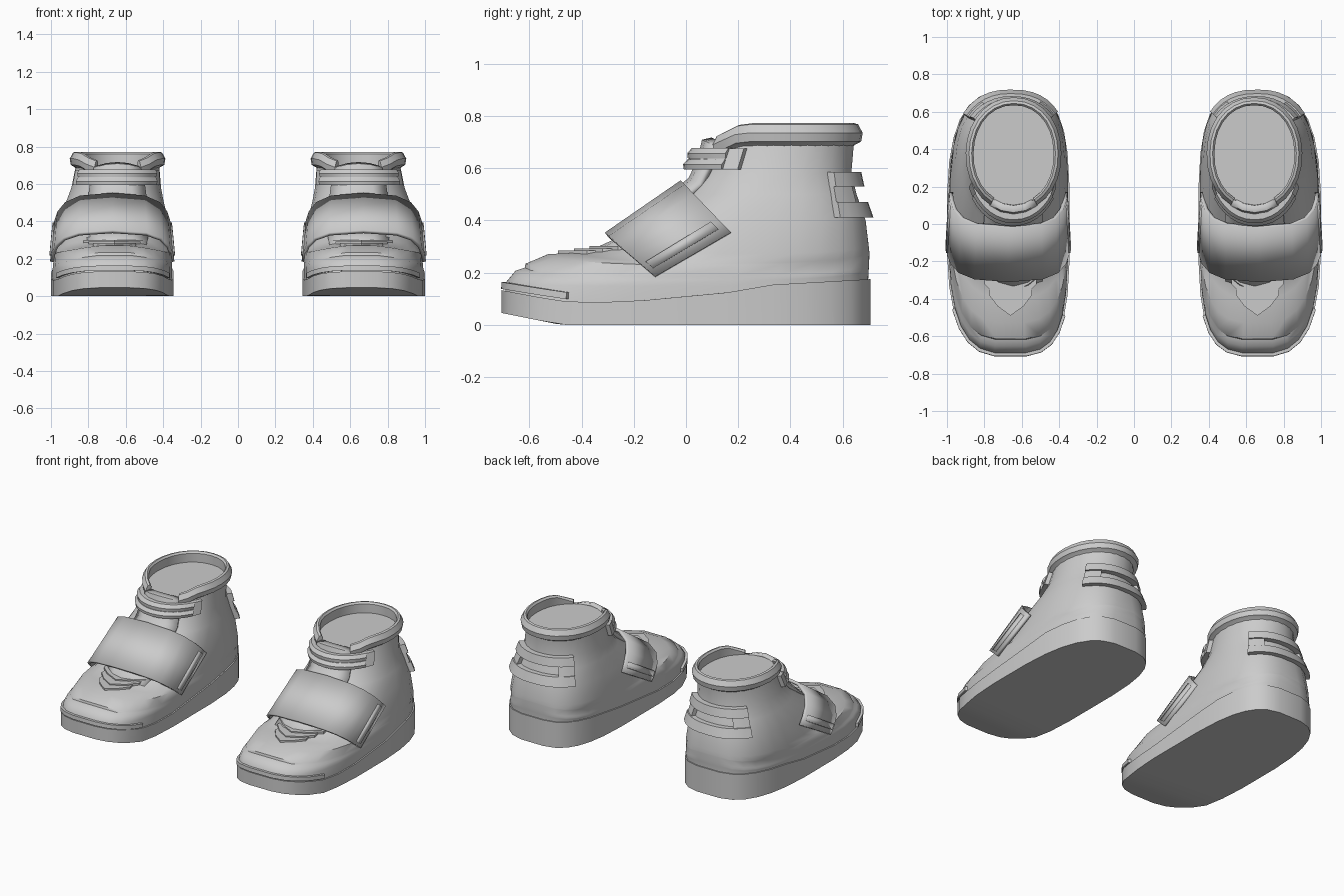
import bpy, bmesh
from math import sin, cos, radians, copysign

cube = bpy.data.objects.get("Cube")
if cube:
    bpy.data.objects.remove(cube)

grey = bpy.data.materials.new("plain grey")
grey.use_nodes = True
grey.diffuse_color = (0.6, 0.6, 0.6, 1)
grey.node_tree.nodes["Principled BSDF"].inputs["Base Color"].default_value = (0.6, 0.6, 0.6, 1)


def make(name, verts, faces, thick=0, angle=35):
    """Mesh for one shoe, mirrored across x = 0 into a pair."""
    mesh = bpy.data.meshes.new(name)
    mesh.from_pydata(verts, [], faces)
    bm = bmesh.new()
    bm.from_mesh(mesh)
    bmesh.ops.recalc_face_normals(bm, faces=bm.faces)
    bm.to_mesh(mesh)
    bm.free()
    mesh.materials.append(grey)
    ob = bpy.data.objects.new(name, mesh)
    bpy.context.collection.objects.link(ob)
    if thick:
        solid = ob.modifiers.new("thickness", 'SOLIDIFY')
        solid.thickness, solid.offset = thick, 0
    ob.modifiers.new("pair", 'MIRROR')
    bpy.ops.object.select_all(action='DESELECT')
    ob.select_set(True)
    bpy.context.view_layer.objects.active = ob
    bpy.ops.object.shade_smooth_by_angle(angle=radians(angle))


def grid_faces(rows, cols, wrap=False):
    """Quads between rows of points, closed around when wrap is set."""
    return [(r * cols + c, r * cols + (c + 1) % cols,
             (r + 1) * cols + (c + 1) % cols, (r + 1) * cols + c)
            for r in range(rows - 1) for c in range(cols if wrap else cols - 1)]


def mix(a, b, t):
    return [p + (q - p) * t for p, q in zip(a, b)]


def between(table, key):
    """Row of a table interpolated on its first column."""
    key = min(max(key, table[0][0]), table[-1][0])
    for a, b in zip(table, table[1:]):
        if key <= b[0]:
            return mix(a, b, (key - a[0]) / (b[0] - a[0]))


# Upper outline by height: z, front y, back y, inner x, outer x, squareness
RINGS = [
    (.05, -.70, .70, .353, .992, 3.1),
    (.165, -.692, .70, .353, .992, 3.1),
    (.212, -.655, .702, .352, .99, 3.1),
    (.224, -.62, .703, .352, .989, 3.1),
    (.24, -.617, .704, .352, .988, 3),
    (.276, -.53, .705, .352, .986, 2.9),
    (.281, -.40, .705, .353, .983, 2.8),
    (.305, -.27, .702, .356, .977, 2.7),
    (.40, -.15, .69, .37, .957, 2.5),
    (.50, -.01, .655, .395, .922, 2.3),
    (.58, .055, .635, .41, .892, 2.1),
    (.70, .10, .645, .42, .868, 2.1),
]


def outline(z, deg, out=0):
    """Point on the upper at a height and angle, pushed out by an offset."""
    z, yf, yb, xl, xr, n = between(RINGS, z)
    c, s = cos(radians(deg)), sin(radians(deg))
    n += (n - 2) * (.4 if c < 0 else -.15)
    droop = .06 * abs(c) * max(0, 1 - abs(z - .25) / .12)
    return ((xl + xr) / 2 + copysign(abs(c) ** (2 / n), c) * (xr - xl) / 2 + out * c,
            (yf + yb) / 2 + copysign(abs(s) ** (2 / n), s) * (yb - yf) / 2 + out * s,
            z - droop)


def band(name, start, end, steps, section, grow=lambda d: 0, drop=lambda d: 0):
    """Closed section of (offset, height) carried round the upper."""
    verts = []
    for i in range(steps + 1):
        d = start + (end - start) * i / steps
        for off, z in section:
            x, y, _ = outline(z, d, off + grow(d))
            verts.append((x, y, z + drop(d)))
    n = len(section)
    faces = grid_faces(steps + 1, n, True)
    faces += [tuple(range(n)), tuple(range(steps * n, steps * n + n))]
    make(name, verts, faces)


def box_section(inner, outer, low, high):
    return [(inner, low), (outer, low), (outer, high), (inner, high)]


# Upper, closed by a flat liner inside the collar
SIDES = 28
STEP = 360 / SIDES
verts = [outline(r[0], STEP * (i + .5)) for r in RINGS for i in range(SIDES)]
count = len(RINGS)
make("upper", verts, grid_faces(count, SIDES, True) +
     [tuple(range((count - 1) * SIDES, count * SIDES))], angle=40)

# Sole: rows across the foot from toe to heel, thicker at the heel
SOLE_TOP = [(-.71, .133), (-.48, .09), (-.3, .085), (.1, .11), (.27, .15), (.71, .175)]
verts = []
for k in range(SIDES // 2):
    d = -90 + STEP * (k + .5)
    for angle, upper_first in ((180 - d, False), (d, True)):
        x, y, _ = outline(.05, angle, .009)
        low = (x, y, max(0, -.48 - y) * .2)
        high = (x, y, between(SOLE_TOP, y)[1])
        verts += [low, high] if upper_first else [high, low]
last = len(verts) - 4
make("sole", verts, grid_faces(SIDES // 2, 4, True) +
     [(0, 1, 2, 3), tuple(range(last, last + 4))], angle=40)

# Toe welt
band("toe_welt", -90 - 4.5 * STEP, -90 + 4.5 * STEP, 9, box_section(-.02, .017, .138, .164),
     drop=lambda d: -.04 * (1 - (abs(sin(radians(d))) - .53) / .47))

# Padded collar, open and dipping at the front
band("collar", -62, 242, 24,
     [(-.008, .68), (.004, .69), (.026, .702), (.032, .735), (.014, .768), (0, .772), (-.01, .76)],
     drop=lambda d: -.045 * max(0, -sin(radians(d)) - .55) / .33)

# Tongue: y, z, half width along its slope
TONGUE = [(-.36, .275, .15), (-.25, .325, .16), (-.10, .455, .16), (.02, .555, .15),
          (.055, .63, .14), (.07, .70, .12), (.10, .705, .11)]
verts = [(.645 + k * w, y + .04 * k * k, z - .02 * k * k)
         for y, z, w in TONGUE for k in (-1, -.5, 0, .5, 1)]
make("tongue", verts, grid_faces(len(TONGUE), 5), thick=.025)

# Stepped chevrons at the toe opening
for i in range(3):
    w, y, z = .115 + .025 * i, -.43 + .06 * i, .279 + .008 * i
    plan = [(-w, .16), (-w, .05), (-w * .6, -.01), (0, -.06), (w * .6, -.01), (w, .05), (w, .16)]
    verts = [(.66 + px, y + py, z + dz) for dz in (-.03, .006) for px, py in plan]
    make("tongue_step_%d" % (i + 1), verts, grid_faces(2, 7, True) +
         [tuple(range(7)), tuple(range(7, 14))])


def instep(name, profile, start, end, thick):
    """Sweep (x, drop) up the slope of the instep."""
    verts = []
    for s in (start, end):
        for x, t in profile:
            verts.append((.67 + (x - .67) * (1 - .05 * s),
                          -.305 + .29 * s + .72 * t, .345 + .2 * s - (.62 + .12 * s) * t))
    make(name, verts, grid_faces(2, len(profile)), thick)


# Wide instep strap with a bar on each end
instep("instep_strap", [(.35, .26), (.355, .2), (.372, .13), (.412, .065), (.49, .02), (.67, 0),
                        (.85, .02), (.93, .065), (.972, .13), (.99, .2), (.995, .26)], 0, 1, .02)
instep("strap_bar_inner", [(.345, .225), (.349, .185)], .06, .92, .02)
instep("strap_bar_outer", [(1, .225), (.996, .185)], .06, .92, .02)


# Ankle strap: two rounded rolls between flat end tabs
def bulge(d):
    return .045 * max(0, -sin(radians(d))) ** 3


band("ankle_strap", -152, -28, 14, box_section(-.02, .02, .595, .675), bulge)
for name, low, high in (("ankle_roll_lower", .595, .634), ("ankle_roll_upper", .636, .678)):
    band(name, -140, -40, 12, [(0, low), (.024, low), (.034, (low + high) / 2),
                               (.024, high), (0, high)], bulge)

# Heel pull: two bands joined by end plates
band("heel_band_upper", 42, 138, 12, box_section(-.01, .036, .53, .585))
band("heel_band_lower", 42, 138, 12, box_section(-.01, .032, .41, .47))
band("heel_plate_outer", 42, 62, 3, box_section(-.01, .024, .415, .58))
band("heel_plate_inner", 118, 138, 3, box_section(-.01, .024, .415, .58))
